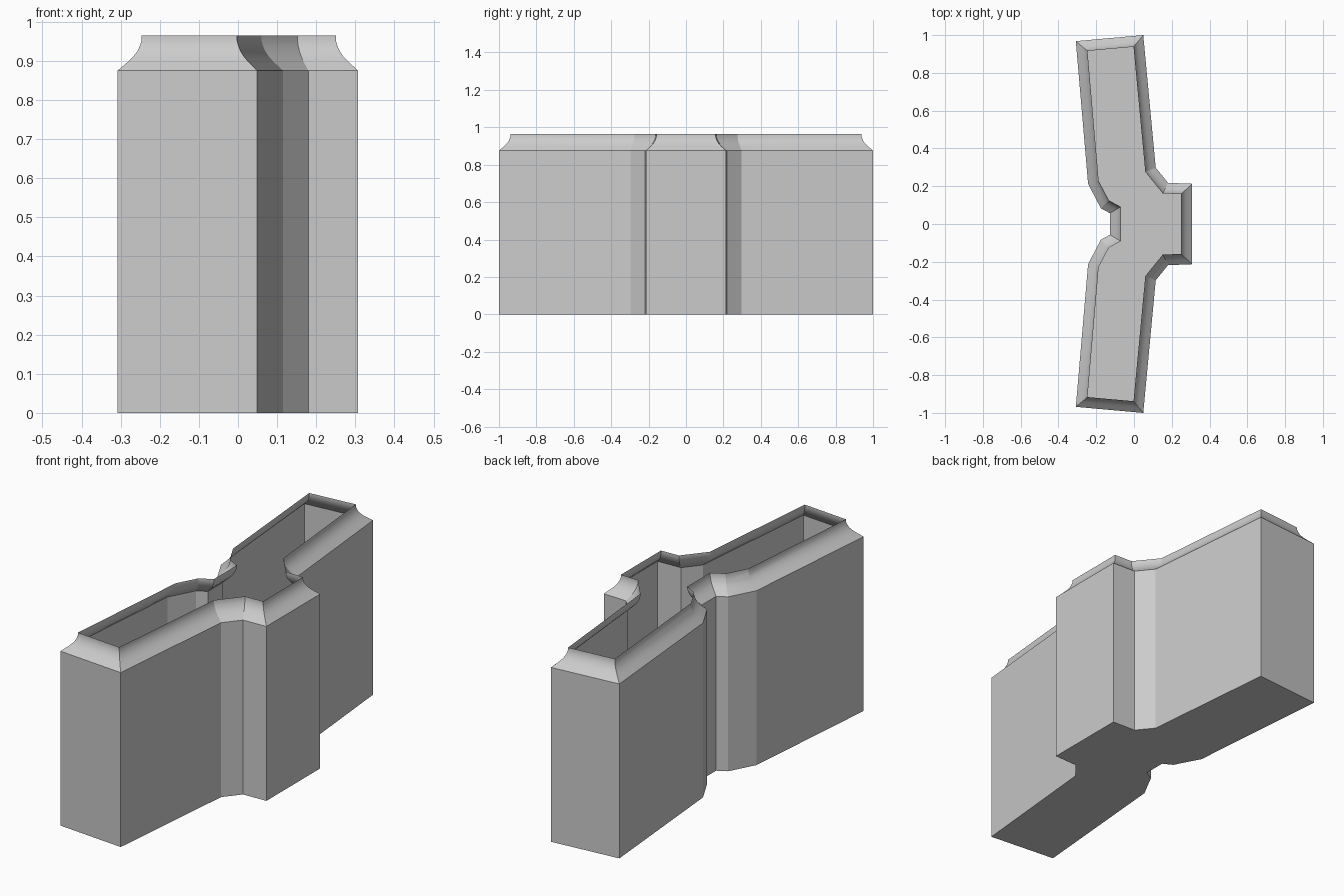
import bpy, bmesh, math
from mathutils import Vector

if "Cube" in bpy.data.objects:
    bpy.data.objects.remove(bpy.data.objects["Cube"])

# Plan outline, +y half, counter-clockwise; the other half is mirrored
half = [(0.307, 0.213), (0.18, 0.218), (0.115, 0.298), (0.049, 1.0),
        (-0.308, 0.968), (-0.243, 0.212), (-0.175, 0.083), (-0.127, 0.057)]
outline = [Vector(p) for p in half + [(x, -y) for x, y in reversed(half)]]

# Wall profile: (inset, height), ending in a concave shoulder and short lip
profile = [(0, 0), (0, 0.875), (0.014, 0.888), (0.027, 0.9), (0.038, 0.912),
           (0.047, 0.925), (0.053, 0.939), (0.057, 0.953), (0.057, 0.965)]


def inset(points, d):
    """Mitred offset of a counter-clockwise loop towards its inside."""
    out = []
    for i, p in enumerate(points):
        a = (p - points[i - 1]).normalized()
        b = (points[(i + 1) % len(points)] - p).normalized()
        na, nb = Vector((-a.y, a.x)), Vector((-b.y, b.x))
        out.append(p + (na + nb) * d / (1 + na.dot(nb)))
    return out


# Open-topped shell: floor plus stacked wall rings
bm = bmesh.new()
rings = [[bm.verts.new((p.x, p.y, z)) for p in inset(outline, d)] for d, z in profile]
bm.faces.new(list(reversed(rings[0])))
n = len(outline)
for low, high in zip(rings, rings[1:]):
    for i in range(n):
        j = (i + 1) % n
        bm.faces.new((low[i], low[j], high[j], high[i]))
mesh = bpy.data.meshes.new("open_container")
bm.to_mesh(mesh)
bm.free()
shell = bpy.data.objects.new("open_container", mesh)
bpy.context.collection.objects.link(shell)

# Soft shoulder curve, crisp vertical corners
bpy.context.view_layer.objects.active = shell
shell.select_set(True)
bpy.ops.object.shade_smooth_by_angle(angle=math.radians(20))
